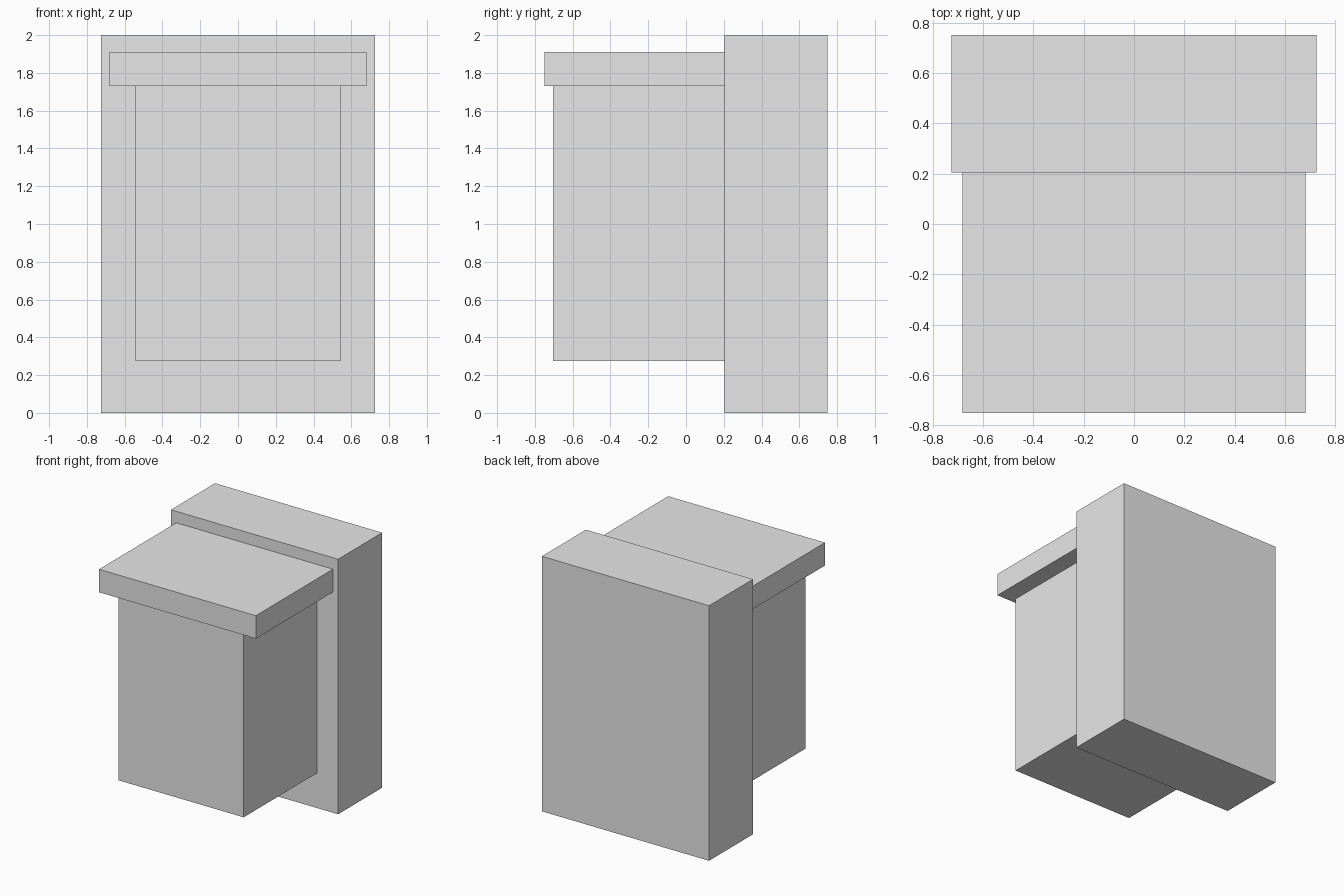
import bpy
from mathutils import Vector

cube = bpy.data.objects.get("Cube")
if cube:
    bpy.data.objects.remove(cube, do_unlink=True)

# Single plain grey used on every part
grey = bpy.data.materials.new("light_grey")
grey.use_nodes = True
grey.diffuse_color = (0.8, 0.8, 0.8, 1)
grey.node_tree.nodes["Principled BSDF"].inputs["Base Color"].default_value = (0.8, 0.8, 0.8, 1)


def box(name, low, high):
    """Axis-aligned box between two opposite corners."""
    low, high = Vector(low), Vector(high)
    bpy.ops.mesh.primitive_cube_add(size=1, location=(low + high) / 2)
    obj = bpy.context.object
    obj.name = name
    obj.scale = high - low
    bpy.ops.object.transform_apply(location=False, rotation=False, scale=True)
    obj.data.materials.append(grey)
    return obj


BACK = 0.75     # rear face
JOIN = 0.205    # where the front parts meet the back block
RIM = 1.73      # underside of the lid

# Tall block at the back
box("back_block", (-0.725, JOIN, 0), (0.725, BACK, 2))
# Raised body in front of it
box("front_body", (-0.543, -0.705, 0.275), (0.543, JOIN, RIM))
# Overhanging slab on top of the body
box("lid", (-0.68, -BACK, RIM), (0.68, JOIN, 1.91))
